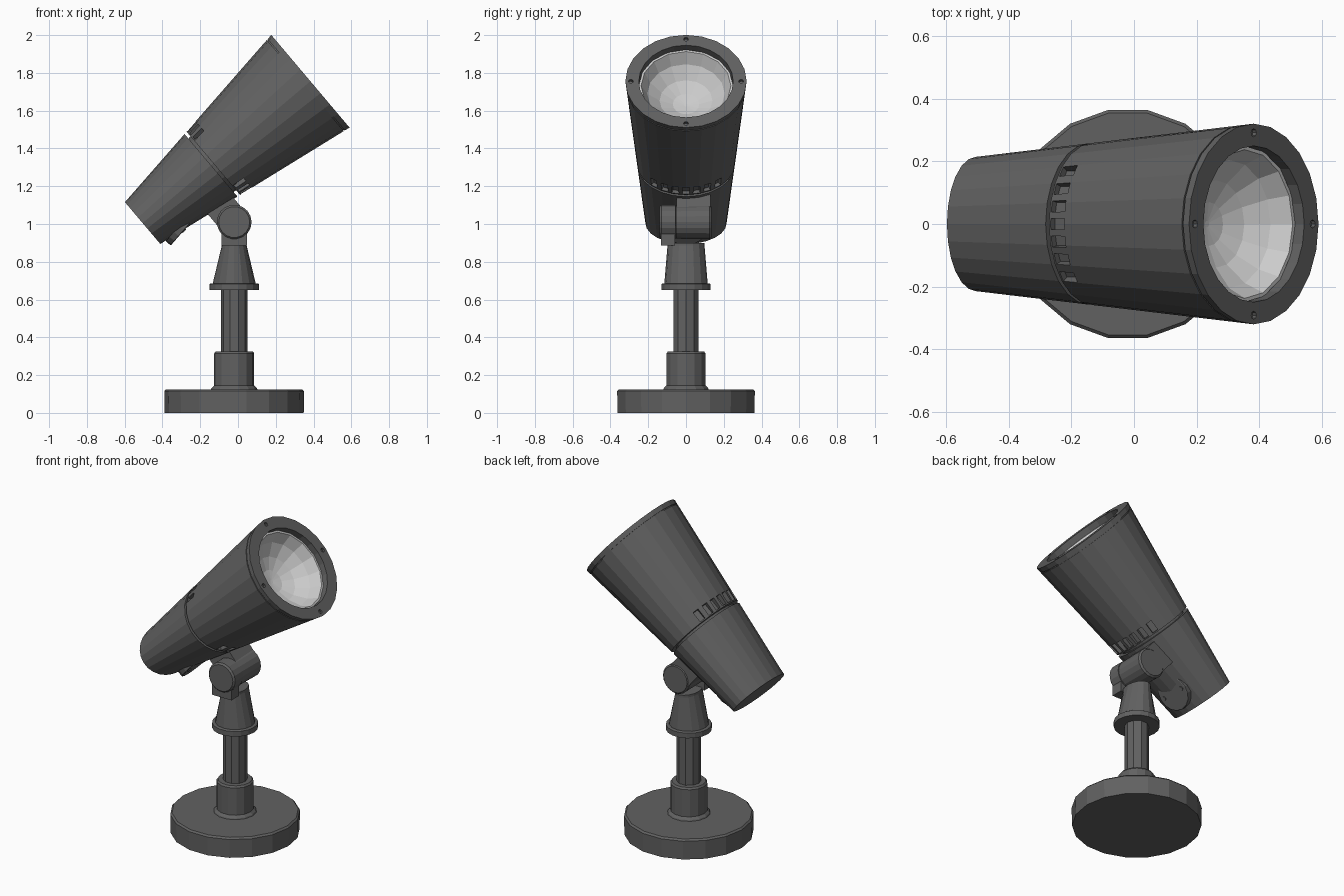
import bpy, bmesh, math
from mathutils import Matrix, Vector

if "Cube" in bpy.data.objects:
    bpy.data.objects.remove(bpy.data.objects["Cube"])


def material(name, v):
    m = bpy.data.materials.new(name)
    m.diffuse_color = (v, v, v, 1)
    m.use_nodes = True
    m.node_tree.nodes["Principled BSDF"].inputs["Base Color"].default_value = m.diffuse_color
    return m


DARK = material("dark_metal", 0.12)
LIGHT = material("reflector_grey", 0.6)
AXIS_X = -0.02
# Head frame: local z runs rear to front, local +x is the underside
HEAD = Matrix.Translation((-0.505, 0, 1.005)) @ Matrix.Rotation(math.radians(49.8), 4, 'Y')


def finish(name, bm, matrix, mat):
    bmesh.ops.recalc_face_normals(bm, faces=bm.faces)
    me = bpy.data.meshes.new(name)
    bm.to_mesh(me)
    bm.free()
    ob = bpy.data.objects.new(name, me)
    ob.matrix_world = matrix
    me.materials.append(mat)
    bpy.context.collection.objects.link(ob)
    return ob


def loft(name, rings, sides, matrix, mat=DARK, cap_start=True, cap_end=True):
    """Stack of elliptical rings (rx, ry, z) joined into one skin."""
    bm = bmesh.new()
    loops = []
    for rx, ry, z in rings:
        loops.append([bm.verts.new((rx * math.cos(a), ry * math.sin(a), z))
                      for a in (2 * math.pi * i / sides for i in range(sides))])
    for a, b in zip(loops, loops[1:]):
        for i in range(sides):
            j = (i + 1) % sides
            bm.faces.new((a[i], a[j], b[j], b[i]))
    if cap_start:
        bm.faces.new(loops[0][::-1])
    if cap_end:
        bm.faces.new(loops[-1])
    return finish(name, bm, matrix, mat)


def turned(name, profile, sides, matrix, **kw):
    return loft(name, [(r, r, z) for r, z in profile], sides, matrix, **kw)


def add_box(bm, size, matrix):
    bmesh.ops.create_cube(bm, size=1, matrix=matrix @ Matrix.Diagonal((*size, 1)))


def radii(t, inset=0.0):
    s = t / 1.163
    return (0.145 + 0.176 * s - inset, 0.215 + 0.106 * s - inset, t)


# Base, collar and pole
stand = Matrix.Translation((AXIS_X, 0, 0))
turned("base", [(0.368, 0), (0.37, 0.115), (0.36, 0.125)], 18, stand)
turned("collar", [(0.125, 0.12), (0.12, 0.132), (0.106, 0.145), (0.106, 0.315), (0.098, 0.326)], 14, stand)
turned("pole", [(0.07, 0.3), (0.07, 0.67)], 10, stand)

# Flange and tapering neck, flattened towards the joint
turned("flange", [(0.131, 0.65), (0.131, 0.682), (0.125, 0.686)], 18, stand)
loft("neck", [(0.115, 0.115, 0.68), (0.066, 0.098, 0.885), (0.066, 0.098, 0.9)], 16, stand)

# Swivel joint: two barrels side by side along y
pivot = Matrix.Translation((AXIS_X, 0, 1.01)) @ Matrix.Rotation(math.radians(-90), 4, 'X')
turned("fixed_barrel", [(0.082, -0.14), (0.092, -0.13), (0.092, -0.055)], 18, pivot)
turned("moving_barrel", [(0.089, -0.053), (0.092, 0.125), (0.082, 0.135)], 18, pivot)
bm = bmesh.new()
add_box(bm, (0.135, 0.075, 0.12), Matrix.Translation((AXIS_X, -0.095, 0.945)))
finish("joint_tab", bm, Matrix.Identity(4), DARK)

# Arm linking the moving barrel to the underside of the head
bm = bmesh.new()
hub = HEAD.inverted() @ Vector((AXIS_X, 0, 1.01))
add_box(bm, (0.2, 0.18, 0.16), Matrix.Translation((hub.x - 0.1, 0.04, hub.z)))
finish("head_arm", bm, HEAD, DARK)

# Head shell: rear can, split groove, front cone, open front
head = loft("head_shell", [
    radii(0), radii(0.474), radii(0.474, 0.032), radii(0.49, 0.032), radii(0.49),
    radii(1.128), radii(1.128, 0.006), radii(1.134, 0.006), radii(1.134), radii(1.163),
    (0.25, 0.25, 1.163), (0.25, 0.25, 0.93)], 24, HEAD)

# Vent slots above and below, just ahead of the groove
bm = bmesh.new()
for side in (-1, 1):
    for k in range(-3, 4):
        y = k * 0.057
        rx, ry, t = radii(0.53)
        x = rx * math.sqrt(1 - (y / ry) ** 2)
        ang = math.atan2(y / ry ** 2, side * x / rx ** 2)
        m = Matrix.Translation((side * x, y, t)) @ Matrix.Rotation(ang, 4, 'Z')
        add_box(bm, (0.055, 0.036, 0.065), m)
cutter = finish("vent_cutter", bm, HEAD, DARK)

# Screw holes around the front ring
bm = bmesh.new()
for k in range(4):
    a = k * math.pi / 2
    bmesh.ops.create_cone(bm, cap_ends=True, segments=8, radius1=0.013, radius2=0.013, depth=0.03,
                          matrix=Matrix.Translation((0.292 * math.cos(a), 0.292 * math.sin(a), 1.163)))
holes = finish("screw_cutter", bm, HEAD, DARK)
for c in (cutter, holes):
    c.hide_render = True
    c.hide_set(True)
    mod = head.modifiers.new(c.name, 'BOOLEAN')
    mod.operation = 'DIFFERENCE'
    mod.solver = 'EXACT'
    mod.object = c

# Concave faceted reflector inside the front opening
turned("reflector", [(0.25, 1.125), (0.238, 1.125), (0.205, 1.06), (0.14, 1.005), (0.07, 0.975), (0.01, 0.967)],
       16, HEAD, mat=LIGHT, cap_start=False)

# Round access cover with two screws on the underside of the rear can
slope = math.atan2(0.176, 1.163)
cover = HEAD @ Matrix.Translation((radii(0.14)[0], 0, 0.14)) @ Matrix.Rotation(math.pi / 2 - slope, 4, 'Y')
turned("access_cover", [(0.105, -0.03), (0.105, 0.002), (0.1, 0.005)], 16, cover)
for side in (-1, 1):
    turned("cover_screw", [(0.013, 0), (0.013, 0.01)], 8,
           cover @ Matrix.Translation((0, side * 0.075, 0)))
